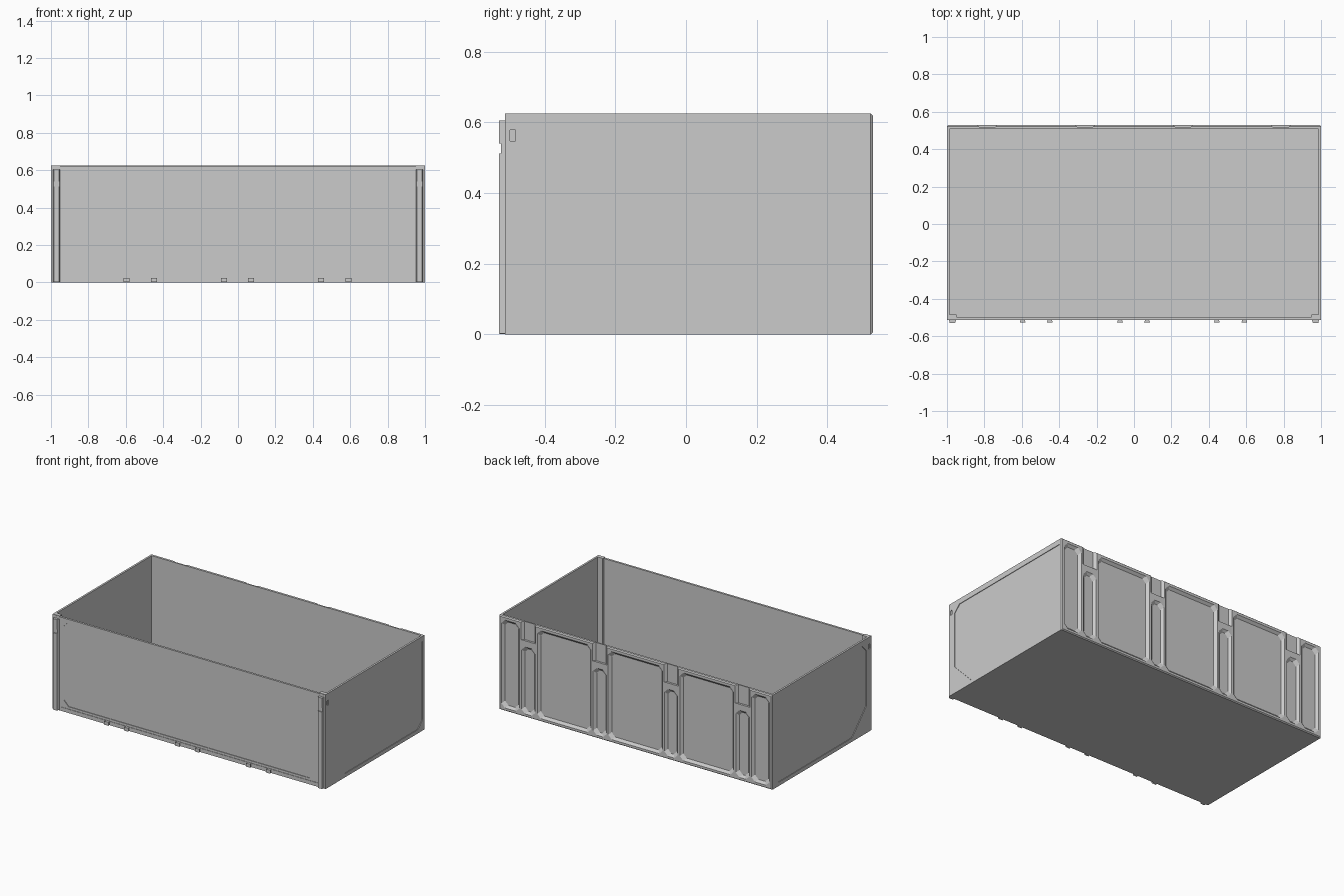
import bpy, bmesh

if "Cube" in bpy.data.objects:
    bpy.data.objects.remove(bpy.data.objects["Cube"])


def loft(name, loops):
    """Solid skinned through matching 3D loops, capped at both ends."""
    bm = bmesh.new()
    rings = [[bm.verts.new(p) for p in loop] for loop in loops]
    n = len(rings[0])
    for a, b in zip(rings, rings[1:]):
        for i in range(n):
            j = (i + 1) % n
            bm.faces.new((a[i], a[j], b[j], b[i]))
    bm.faces.new(rings[0])
    bm.faces.new(rings[-1])
    bmesh.ops.recalc_face_normals(bm, faces=bm.faces[:])
    me = bpy.data.meshes.new(name)
    bm.to_mesh(me)
    bm.free()
    ob = bpy.data.objects.new(name, me)
    bpy.context.collection.objects.link(ob)
    return ob


def box(name, x0, x1, y0, y1, z0, z1):
    rect = [(x0, y0), (x1, y0), (x1, y1), (x0, y1)]
    return loft(name, [[(x, y, z) for x, y in rect] for z in (z0, z1)])


def octagon(x0, x1, z0, z1, c, y):
    """Rectangle with cut corners in the plane at depth y."""
    return [(x, y, z) for x, z in (
        (x0 + c, z0), (x1 - c, z0), (x1, z0 + c), (x1, z1 - c),
        (x1 - c, z1), (x0 + c, z1), (x0, z1 - c), (x0, z0 + c))]


def cut(target, cutter):
    mod = target.modifiers.new("cut", 'BOOLEAN')
    mod.operation = 'DIFFERENCE'
    mod.solver = 'EXACT'
    mod.object = cutter
    bpy.context.view_layer.objects.active = target
    bpy.ops.object.modifier_apply(modifier=mod.name)
    bpy.data.objects.remove(cutter)


# Floor
box("floor", -0.995, 0.995, -0.511, 0.515, 0, 0.012)

# Front wall with a stepped inset panel
front = box("front_wall", -0.99, 0.99, -0.512, -0.498, 0.0, 0.62)
cut(front, box("cutter", -0.94, 0.94, -0.53, -0.509, 0.025, 0.612))
cut(front, loft("cutter", [octagon(-0.92, 0.92, 0.04, 0.6, 0.035, y)
                           for y in (-0.53, -0.505)]))

# Side walls with cut-corner panels and a small slot
outline = [(-0.31, 0.025), (0.455, 0.025), (0.505, 0.072), (0.505, 0.59),
           (-0.415, 0.59), (-0.46, 0.545), (-0.46, 0.18)]
for s, side in ((-1, "left"), (1, "right")):
    wall = box(side + "_wall", s * 0.987, s * 1.0, -0.512, 0.522, 0, 0.625)
    cut(wall, loft("cutter", [[(x, y, z) for y, z in outline]
                              for x in (s * 0.996, s * 1.02)]))
    cut(wall, box("cutter", s * 0.995, s * 1.02, -0.498, -0.482, 0.547, 0.578))

    # Corner posts, inside and outside
    box(side + "_inner_post", s * 0.95, s * 0.99, -0.511, -0.485, 0.01, 0.625)
    plan = [(0.95, -0.511), (0.99, -0.511), (0.985, -0.529), (0.957, -0.529)]
    post = loft(side + "_front_post", [[(s * x, y, z) for x, y in plan]
                                       for z in (0.003, 0.605)])
    cut(post, box("cutter", s * 0.94, s * 1.0, -0.54, -0.523, 0.512, 0.54))

# Small feet along the lower front edge
for i, x in enumerate((-0.595, -0.45, -0.075, 0.07, 0.443, 0.59)):
    plan = [(-0.01, -0.511), (0.01, -0.511), (0.016, -0.527), (-0.016, -0.527)]
    loft(f"front_foot_{i + 1}", [[(x + dx, y, z) for dx, y in plan]
                                 for z in (0.002, 0.025)])

# Back wall with a bevelled outer rim
back = loft("back_wall", [octagon(-1 + d, 1 - d, d, 0.625 - d, 0.001, y)
                          for d, y in ((0, 0.507), (0, 0.522), (0.006, 0.529))])

# Tapered pockets between the ribs: tall, short with a notch above, and wide
tall, short = (0.02, 0.603), (0.02, 0.465)
half = [(0.85, 0.982, tall), (0.735, 0.835, short),
        (0.325, 0.72, tall), (0.212, 0.31, short)]
pockets = half + [(-b, -a, z) for a, b, z in half] + [(-0.2, 0.2, tall)]
for a, b, (z0, z1) in pockets:
    cut(back, loft("cutter", [
        octagon(a + d, b - d, z0 + d, z1 - d, 0.025, y)
        for d, y in ((-0.001, 0.5305), (0.016, 0.514))]))
    if z1 == short[1]:
        cut(back, loft("cutter", [
            [(x0, y, 0.505), (x1, y, 0.505), (x1, y, 0.65), (x0, y, 0.65)]
            for x0, x1, y in ((a - 0.006, b + 0.006, 0.531),
                              (a + 0.012, b - 0.012, 0.515))]))
